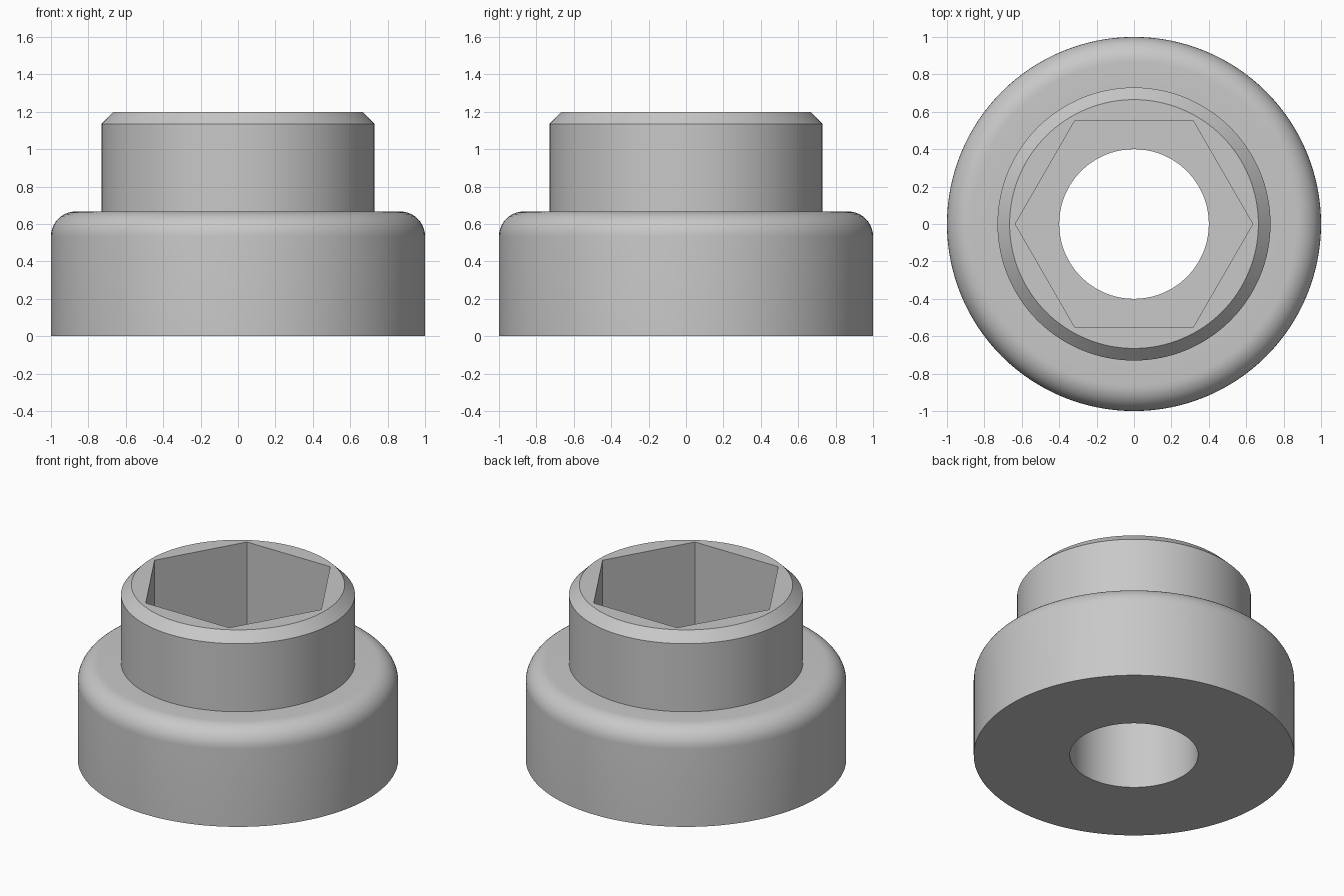
import bpy
import bmesh
from math import sin, cos, pi, radians

default = bpy.data.objects.get("Cube")
if default:
    bpy.data.objects.remove(default, do_unlink=True)

BASE_R, COLLAR_R, BORE_R, HEX_R = 1.0, 0.73, 0.4, 0.635
SHOULDER_Z, TOP_Z, SOCKET_Z = 0.667, 1.2, 0.533
FILLET, CHAMFER = 0.133, 0.065
SEGMENTS = 128

# Plain grey metal
metal = bpy.data.materials.new("grey_metal")
metal.use_nodes = True
grey = (0.58, 0.58, 0.58, 1)
metal.diffuse_color = grey
metal.node_tree.nodes["Principled BSDF"].inputs["Base Color"].default_value = grey


def add_object(name, bm):
    bmesh.ops.recalc_face_normals(bm, faces=bm.faces)
    mesh = bpy.data.meshes.new(name)
    bm.to_mesh(mesh)
    bm.free()
    obj = bpy.data.objects.new(name, mesh)
    bpy.context.collection.objects.link(obj)
    mesh.materials.append(metal)
    return obj


def lathe(name, profile):
    """Revolve a closed (radius, height) profile around z."""
    bm = bmesh.new()
    rings = []
    for i in range(SEGMENTS):
        a = 2 * pi * i / SEGMENTS
        rings.append([bm.verts.new((r * cos(a), r * sin(a), z)) for r, z in profile])
    n = len(profile)
    for i in range(SEGMENTS):
        here, after = rings[i], rings[(i + 1) % SEGMENTS]
        for j in range(n):
            k = (j + 1) % n
            bm.faces.new((here[j], after[j], after[k], here[k]))
    return add_object(name, bm)


# Stepped body: bored base with rounded shoulder, and a chamfered collar
fillet = [(BASE_R - FILLET + FILLET * cos(a), SHOULDER_Z - FILLET + FILLET * sin(a))
          for a in (radians(9 * s) for s in range(11))]
profile = [(BORE_R, 0), (BASE_R, 0)] + fillet + [
    (COLLAR_R, SHOULDER_Z),
    (COLLAR_R, TOP_Z - CHAMFER),
    (COLLAR_R - CHAMFER, TOP_Z),
    (BORE_R, TOP_Z),
]
body = lathe("stepped_bushing", profile)

# Hexagonal socket cut down from the top, corners on the x axis
bm = bmesh.new()
bottom = [bm.verts.new((HEX_R * cos(i * pi / 3), HEX_R * sin(i * pi / 3), SOCKET_Z))
          for i in range(6)]
floor = bm.faces.new(bottom)
extruded = bmesh.ops.extrude_face_region(bm, geom=[floor], use_keep_orig=True)
top = [v for v in extruded["geom"] if isinstance(v, bmesh.types.BMVert)]
bmesh.ops.translate(bm, verts=top, vec=(0, 0, TOP_Z + 0.2 - SOCKET_Z))
cutter = add_object("hex_socket_cutter", bm)
cutter.hide_render = True

cut = body.modifiers.new("hex_socket", "BOOLEAN")
cut.operation = "DIFFERENCE"
cut.solver = "EXACT"
cut.object = cutter

bpy.ops.object.select_all(action="DESELECT")
body.select_set(True)
bpy.context.view_layer.objects.active = body
bpy.ops.object.modifier_apply(modifier=cut.name)
bpy.data.objects.remove(cutter, do_unlink=True)
bpy.ops.object.shade_smooth_by_angle(angle=radians(30))
